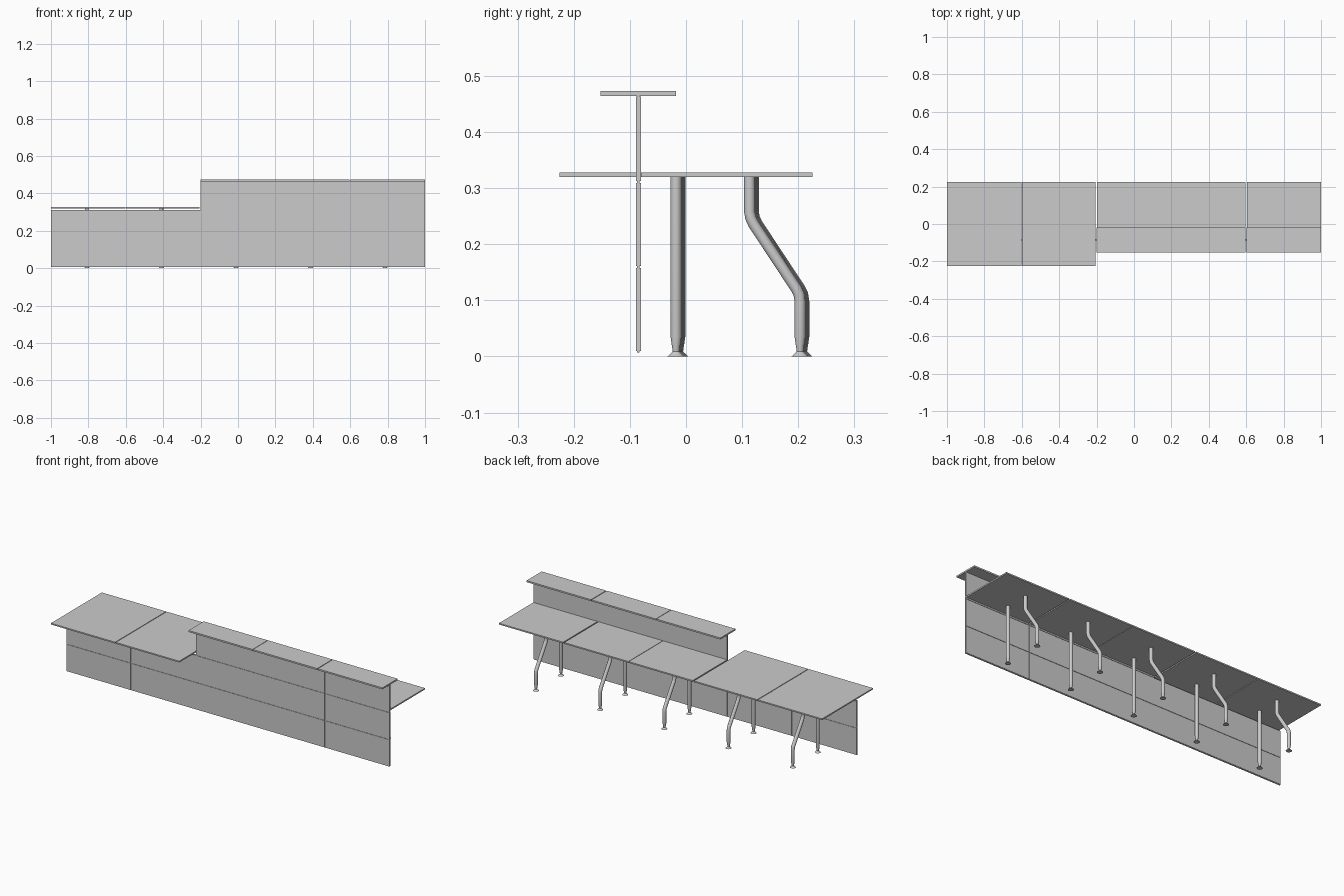
import bpy, bmesh, math
from mathutils import Vector

if "Cube" in bpy.data.objects:
    bpy.data.objects.remove(bpy.data.objects["Cube"])


def box(name, x0, x1, y0, y1, z0, z1):
    bm = bmesh.new()
    bmesh.ops.create_cube(bm, size=1)
    for v in bm.verts:
        v.co = ((x0 + x1) / 2 + v.co.x * (x1 - x0),
                (y0 + y1) / 2 + v.co.y * (y1 - y0),
                (z0 + z1) / 2 + v.co.z * (z1 - z0))
    return finish(name, bm)


def finish(name, bm):
    me = bpy.data.meshes.new(name)
    bmesh.ops.recalc_face_normals(bm, faces=bm.faces)
    bm.to_mesh(me)
    bm.free()
    ob = bpy.data.objects.new(name, me)
    bpy.context.collection.objects.link(ob)
    return ob


def leg(name, x, y, path, sides=14):
    # round tube swept along a (y, z, radius) path
    bm = bmesh.new()
    rings = []
    for i, (py, pz, r) in enumerate(path):
        a, b = path[max(i - 1, 0)], path[min(i + 1, len(path) - 1)]
        t = Vector((0, b[0] - a[0], b[1] - a[1])).normalized()
        n = Vector((0, -t.z, t.y))
        rings.append([bm.verts.new(Vector((x + r * math.cos(k * math.tau / sides), y + py, pz))
                                   + n * r * math.sin(k * math.tau / sides))
                      for k in range(sides)])
    for p, q in zip(rings, rings[1:]):
        for k in range(sides):
            j = (k + 1) % sides
            bm.faces.new((p[k], p[j], q[j], q[k]))
    bm.faces.new(rings[0])
    bm.faces.new(rings[-1])
    ob = finish(name, bm)
    bpy.ops.object.select_all(action='DESELECT')
    ob.select_set(True)
    bpy.context.view_layer.objects.active = ob
    bpy.ops.object.shade_smooth_by_angle(angle=math.radians(35))


# desktops: two deep ones on the left, three shallower ones behind the screen
spans = [(-1, -0.6025, -0.225), (-0.5985, -0.206, -0.225),
         (-0.199, 0.1965, -0.079), (0.199, 0.5965, -0.079), (0.603, 1, -0.079)]
for x0, x1, y0 in spans:
    box("desktop", x0, x1, y0, 0.225, 0.32, 0.3275)

# raised counter shelf
for x0, x1 in [(-0.2, 0.1965), (0.199, 0.5965), (0.6005, 1)]:
    box("counter_shelf", x0, x1, -0.152, -0.018, 0.4645, 0.473)

# front privacy panels
rows = [(0.01, 0.158), (0.161, 0.3095), (0.313, 0.463)]
columns = [(-1, -0.602, 2), (-0.598, -0.202, 2), (-0.198, 0.598, 3), (0.602, 1, 3)]
for x0, x1, count in columns:
    for z0, z1 in rows[:count]:
        box("front_panel", x0, x1, -0.0893, -0.0803, z0, z1)

# recessed frame seen in the panel joints
box("panel_core_low", -0.999, -0.2, -0.087, -0.0826, 0.007, 0.312)
box("panel_core_high", -0.2, 0.999, -0.087, -0.0826, 0.007, 0.4645)

# legs with tapered ends and flared feet
R = 0.010
foot = [(0.035, R), (0.009, 0.006), (0.0075, 0.007), (0, 0.0155)]
straight = [(0, 0.32, R)] + [(0, z, r) for z, r in foot]
bent = [(0, 0.32, R), (0, 0.258, R), (0.002, 0.247, R), (0.007, 0.236, R),
        (0.083, 0.121, R), (0.088, 0.111, R), (0.09, 0.098, R)]
bent += [(0.09, z, r) for z, r in foot]
for i in range(5):
    x = -0.808 + 0.3985 * i
    shift = -0.0017 * i
    leg("straight_leg", x, -0.011 + shift, straight)
    leg("bent_leg", x, 0.120 + shift, bent)
